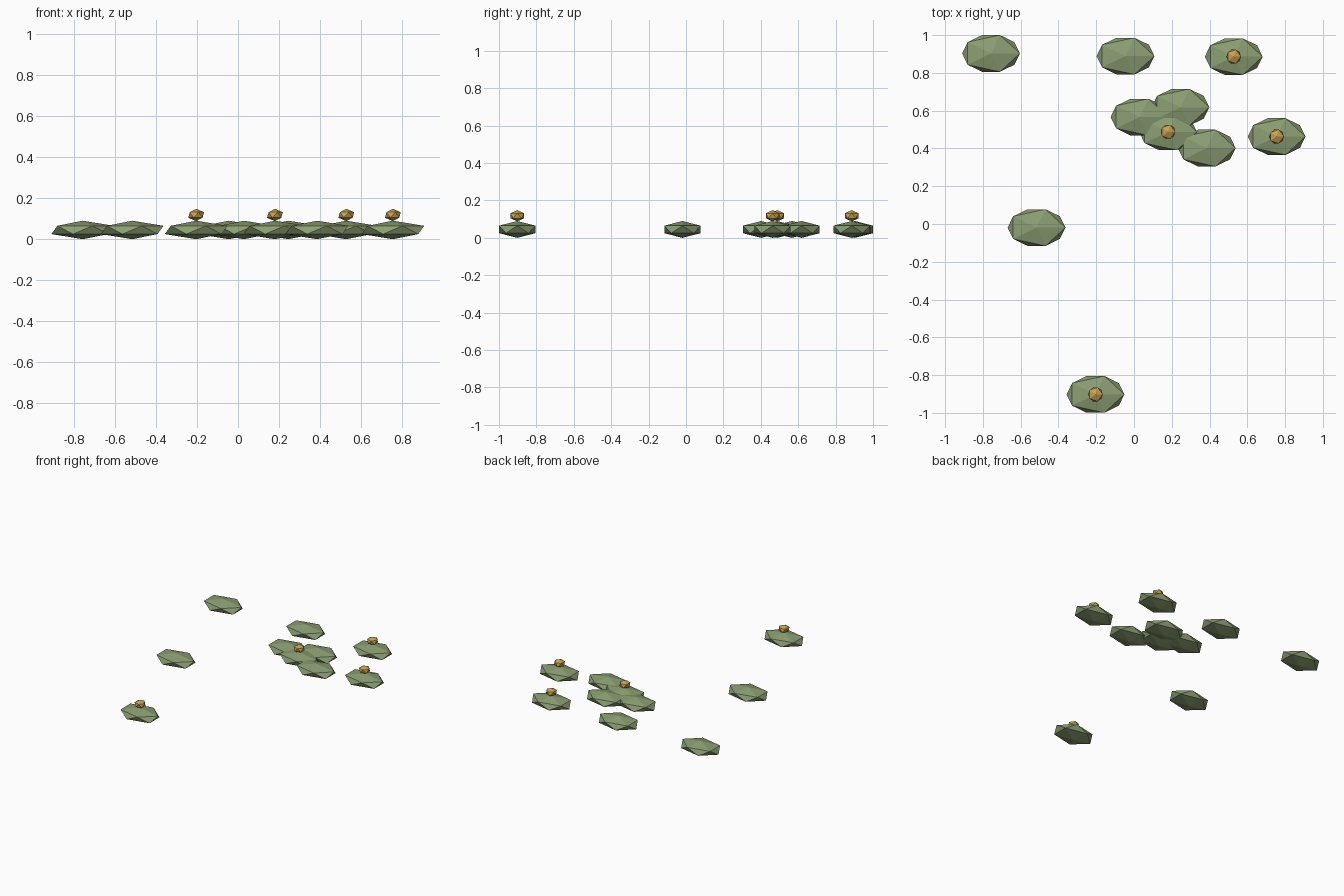
import bpy

if "Cube" in bpy.data.objects:
    bpy.data.objects.remove(bpy.data.objects["Cube"])


def material(name, rgb):
    m = bpy.data.materials.new(name)
    m.diffuse_color = (*rgb, 1)
    m.use_nodes = True
    m.node_tree.nodes["Principled BSDF"].inputs["Base Color"].default_value = m.diffuse_color
    return m


GREEN = material("leaf green", (0.26, 0.34, 0.17))
GOLD = material("blossom gold", (0.58, 0.36, 0.09))


def pebble(name, centre, radii, mat):
    """Flat-faced, 20-sided ball stretched to the given radii."""
    bpy.ops.mesh.primitive_ico_sphere_add(subdivisions=1, radius=1)
    ob = bpy.context.object
    ob.name = name
    ob.scale = radii
    ob.location = centre
    bpy.ops.object.transform_apply(location=True, rotation=False, scale=True)
    ob.data.materials.append(mat)
    return ob


# x, y of each pad, and whether it carries a blossom
PADS = [
    (-0.757, 0.903, False), (-0.045, 0.889, False), (0.528, 0.886, True),
    (0.029, 0.566, False), (0.246, 0.618, False), (0.180, 0.488, True),
    (0.385, 0.402, False), (0.755, 0.463, True), (-0.516, -0.019, False),
    (-0.204, -0.902, True),
]

for i, (x, y, flower) in enumerate(PADS, 1):
    # flat floating pad
    pebble(f"lily_pad_{i}", (x, y, 0.045), (0.171, 0.114, 0.045), GREEN)
    # small blossom resting on top
    if flower:
        pebble(f"blossom_{i}", (x, y, 0.118), (0.043, 0.043, 0.030), GOLD)
